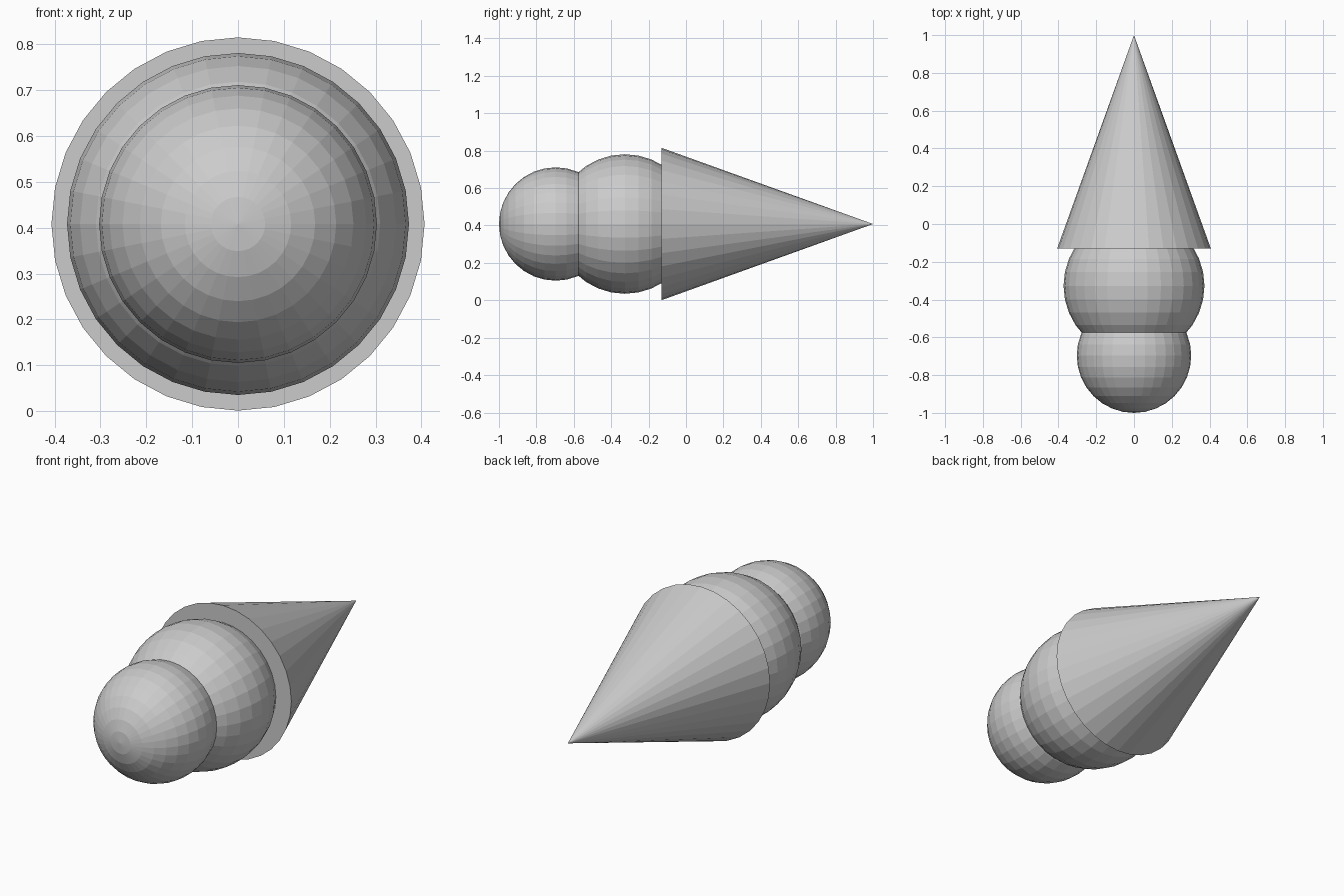
import bpy
from math import pi

cube = bpy.data.objects.get("Cube")
if cube:
    bpy.data.objects.remove(cube, do_unlink=True)

AXIS_Z = 0.408   # height of the shared axis
SIDES = 32
LIE_BACK = (-pi / 2, 0, 0)   # turns local z to +y

grey = bpy.data.materials.new("plain_grey")
grey.use_nodes = True
grey.diffuse_color = (0.6, 0.6, 0.6, 1)
grey.node_tree.nodes["Principled BSDF"].inputs["Base Color"].default_value = (0.6, 0.6, 0.6, 1)


def finish(name):
    ob = bpy.context.object
    ob.name = ob.data.name = name
    ob.data.materials.append(grey)
    bpy.ops.object.shade_flat()


# Cone, lying with its tip to the back
RIM_Y, TIP_Y = -0.13, 1.0
bpy.ops.mesh.primitive_cone_add(
    vertices=SIDES, radius1=0.407, radius2=0, depth=TIP_Y - RIM_Y,
    location=(0, (RIM_Y + TIP_Y) / 2, AXIS_Z), rotation=LIE_BACK)
finish("cone")

# Two overlapping scoops in front of the cone
for name, radius, y in (("large_scoop", 0.373, -0.327), ("small_scoop", 0.303, -0.697)):
    bpy.ops.mesh.primitive_uv_sphere_add(
        segments=SIDES, ring_count=SIDES // 2, radius=radius,
        location=(0, y, AXIS_Z), rotation=LIE_BACK)
    finish(name)
